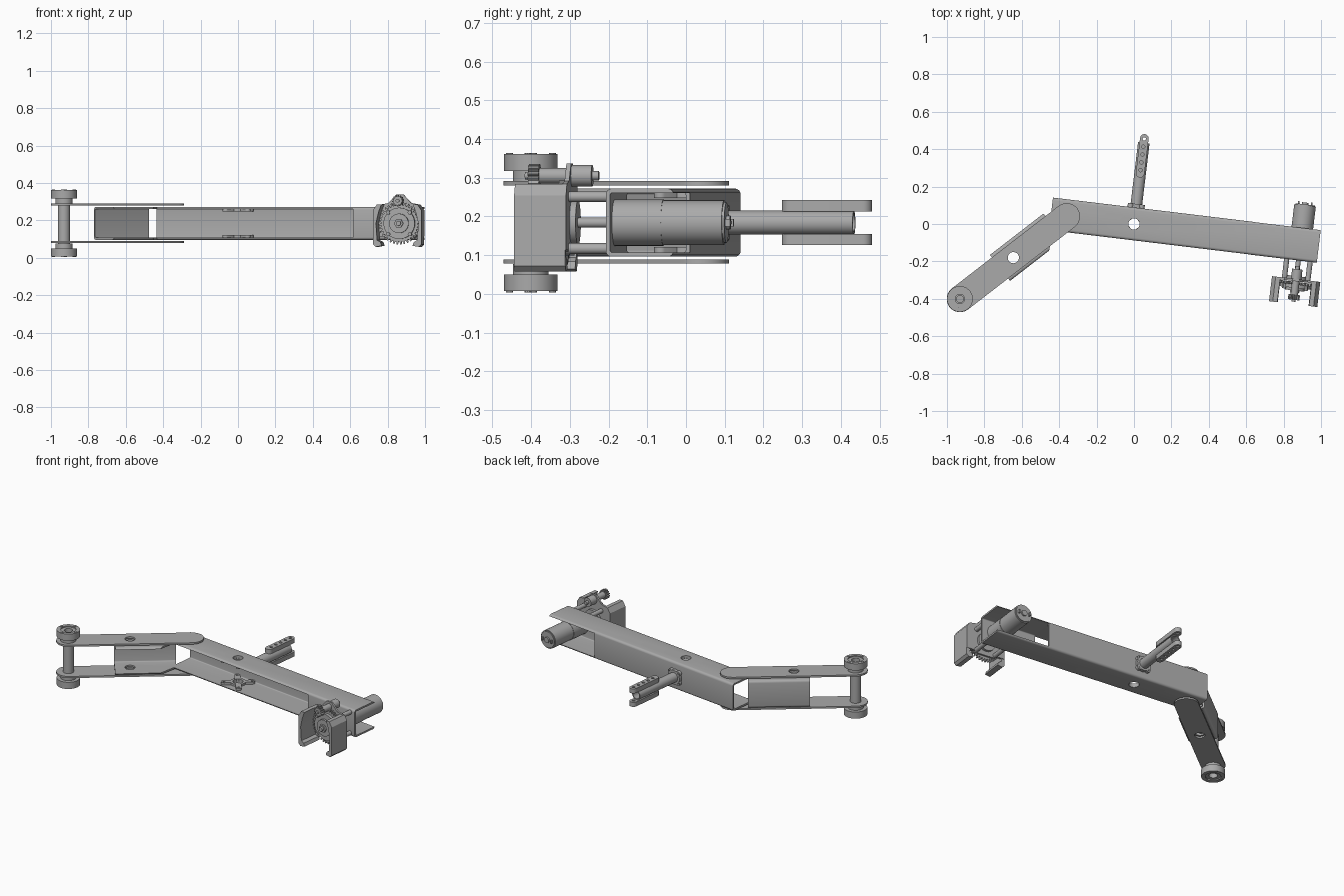
import bpy, bmesh
from math import sin, cos, pi, radians
from mathutils import Matrix, Vector

cube = bpy.data.objects.get("Cube")
if cube:
    bpy.data.objects.remove(cube)

grey = bpy.data.materials.new("grey_metal")
grey.use_nodes = True
colour = (0.4, 0.4, 0.4, 1)
grey.diffuse_color = colour
grey.node_tree.nodes["Principled BSDF"].inputs["Base Color"].default_value = colour
parts = []


# Outline helpers
def circle(r, x=0, y=0, n=32):
    return [(x + r * cos(2 * pi * i / n), y + r * sin(2 * pi * i / n)) for i in range(n)]


def capsule(x0, x1, r, n=12):
    right = [(x1 + r * sin(pi * i / n), -r * cos(pi * i / n)) for i in range(n + 1)]
    left = [(x0 - r * sin(pi * i / n), r * cos(pi * i / n)) for i in range(n + 1)]
    return right + left


def rounded(hw, r, n=5):
    pts = []
    for k, (sx, sy) in enumerate(((1, 1), (-1, 1), (-1, -1), (1, -1))):
        for i in range(n):
            a = pi / 2 * (k + i / (n - 1))
            pts.append((sx * (hw - r) + r * cos(a), sy * (hw - r) + r * sin(a)))
    return pts


def rect(x0, x1, y0, y1):
    return [(x0, y0), (x1, y0), (x1, y1), (x0, y1)]


def gear(r0, r1, teeth):
    pts = []
    for i in range(teeth):
        for f, r in ((0, r0), (0.2, r1), (0.5, r1), (0.7, r0)):
            a = 2 * pi * (i + f) / teeth
            pts.append((r * cos(a), r * sin(a)))
    return pts


def mirrored(half):
    return half + [(-x, y) for x, y in reversed(half)]


# Extrude an outline, with optional hole outlines, from a to b along the local z
def plate(name, loops, a, b, frame):
    bm = bmesh.new()
    for loop in loops:
        vs = [bm.verts.new((x, y, a)) for x, y in loop]
        if len(loops) == 1:
            bm.faces.new(vs)
        else:
            for i, v in enumerate(vs):
                bm.edges.new((v, vs[i - 1]))
    if len(loops) > 1:
        bmesh.ops.triangle_fill(bm, use_beauty=True, edges=bm.edges[:], normal=(0, 0, 1))
    new = bmesh.ops.extrude_face_region(bm, geom=bm.faces[:])["geom"]
    top = [g for g in new if isinstance(g, bmesh.types.BMVert)]
    bmesh.ops.translate(bm, verts=top, vec=(0, 0, b - a))
    bm.transform(frame)
    bmesh.ops.recalc_face_normals(bm, faces=bm.faces[:])
    mesh = bpy.data.meshes.new(name)
    bm.to_mesh(mesh)
    bm.free()
    mesh.materials.append(grey)
    ob = bpy.data.objects.new(name, mesh)
    bpy.context.scene.collection.objects.link(ob)
    parts.append(ob)
    return ob


def rod(name, r, a, b, frame, x=0, y=0, n=32):
    return plate(name, [circle(r, x, y, n)], a, b, frame)


def cut(ob, cutters):
    for c in cutters:
        c.hide_render = True
        mod = ob.modifiers.new("cut", "BOOLEAN")
        mod.operation, mod.solver, mod.object = "DIFFERENCE", "EXACT", c
    deps = bpy.context.evaluated_depsgraph_get()
    mesh = bpy.data.meshes.new_from_object(ob.evaluated_get(deps))
    ob.modifiers.clear()
    ob.data = mesh
    for c in cutters:
        parts.remove(c)
        bpy.data.objects.remove(c)


def move(x, y, z=0):
    return Matrix.Translation((x, y, z))


# Frames: beam, lower arm, their lengthwise versions, and outward faces
MID, HALF, WALL = 0.184, 0.088, 0.011
beam = Matrix.Rotation(radians(-6.9), 4, "Z")
arm = move(-0.645, -0.18) @ Matrix.Rotation(radians(37.7), 4, "Z")
along = Matrix(((0, 0, 1, 0), (1, 0, 0, 0), (0, 1, 0, MID), (0, 0, 0, 1)))
facing = Matrix.Rotation(pi / 2, 4, "X")
drive = beam @ move(0.896, 0, MID) @ facing
Z0, Z1 = MID - HALF + WALL, MID + HALF - WALL


def square_tube(name, frame, u0, u1):
    return plate(name, [rounded(HALF, 0.015), rounded(HALF - WALL, 0.006)], u0, u1, frame @ along)


# Main beam: open at the front, then open at the back beside the motor
main = square_tube("main_beam", beam, -0.447, 0.995)
cut(main, [plate("front_cutter", [rect(-0.5, 0.63, -0.12, -0.07)], Z0, Z1, beam),
           plate("back_cutter", [rect(0.64, 1.1, 0.07, 0.12)], Z0, Z1, beam),
           rod("hole_cutter", 0.03, 0, 0.4, beam)])

# Lower arm: bracket channel with cut corner, and two long plates
channel = square_tube("arm_channel", arm, -0.09, 0.272)
cut(channel, [plate("arm_front_cutter", [rect(-0.2, 0.4, -0.12, -0.07)], Z0, Z1, arm),
              plate("corner_cutter", [[(0.16, -0.1), (0.4, -0.1), (0.4, 0.05), (0.29, 0.015)]], 0, 0.4, arm),
              rod("arm_hole_cutter", 0.03, 0, 0.4, arm)])
for side, z in (("upper", 0.28), ("lower", 0.078)):
    plate(side + "_arm_plate", [capsule(-0.361, 0.361, 0.071), circle(0.03)], z, z + 0.011, arm)

# Axle with a clamping collar at each end
foot = arm @ move(-0.361, 0, MID)
plate("axle_tube", [circle(0.032), circle(0.018)], -0.135, 0.135, foot)
for side, s in (("upper", 1), ("lower", -1)):
    plate(side + "_collar", [circle(0.069), circle(0.045)], s * 0.134, s * 0.177, foot)
    plate(side + "_collar_core", [circle(0.046), circle(0.025)], s * 0.107, s * 0.17, foot)
    for k in range(4):
        spin = foot @ Matrix.Rotation(pi / 4 + k * pi / 2, 4, "Z")
        rod(side + "_collar_bolt", 0.009, s * 0.17, s * 0.18, spin, 0.056, 0, 10)


# Cross-shaped hubs
def cross_hub(name, frame, reach, r, a, b):
    for k in range(4):
        spin = frame @ Matrix.Rotation(pi / 4 + k * pi / 2, 4, "Z")
        plate(name + "_arm", [capsule(0.045 if reach > 0.05 else 0.025, reach, r), circle(0.007, reach, 0, 10)],
              a, b, spin)
    plate(name + "_ring", [circle(0.045), circle(0.03)], a, b, frame)


cross_hub("upper_hub", beam, 0.083, 0.017, Z1 - 0.014, Z1)
cross_hub("lower_hub", beam, 0.083, 0.017, Z0, Z0 + 0.014)

# Rear tube with two drilled bars
rear = beam @ move(0, 0, MID) @ facing
cross_hub("rear_hub", rear, 0.042, 0.016, -0.108, -0.086)
plate("rear_tube", [circle(0.031), circle(0.024)], -0.437, -0.08, rear)
upright = beam @ Matrix.Rotation(pi / 2, 4, "Z")
for side, z in (("upper", 0.213), ("lower", 0.126)):
    holes = [circle(0.009, 0.29 + 0.042 * i, 0, 12) for i in range(5)]
    plate(side + "_rear_bar", [capsule(0.273, 0.461, 0.023)] + holes, z, z + 0.029, upright)

# Drive motor and shaft
rod("gearbox", 0.06, -0.05, 0.08, drive)
rod("motor_can", 0.058, -0.208, -0.05, drive)
rod("motor_end_cap", 0.052, -0.214, -0.2, drive)
rod("motor_boss", 0.018, -0.224, -0.2, drive)
rod("drive_shaft", 0.013, 0.08, 0.275, drive)
for s in (-1, 1):
    plate("motor_terminal", [rect(s * 0.035 - 0.004, s * 0.035 + 0.004, -0.01, 0.01)], -0.228, -0.21, drive)
    for t in (-1, 1):
        rod("standoff", 0.014, 0.085, 0.2, drive, s * 0.063, t * 0.067, 16)
        rod("housing_bolt", 0.011, 0.21, 0.245, drive, s * 0.058, t * 0.058, 6)

# Gripper bracket: back plate, gear train and side wings
plate("bracket_plate", [mirrored([(0.05, -0.085), (0.085, -0.07), (0.13, -0.07), (0.13, 0.07), (0.11, 0.1),
                                  (0.062, 0.108), (0.02, 0.153)])], 0.188, 0.2, drive)
wing = [(0.085, 0.1), (0.11, 0.1), (0.13, 0.07), (0.13, -0.112), (0.116, -0.126), (0.083, -0.12),
        (0.09, -0.1), (0.108, -0.09), (0.114, 0), (0.1, 0.06)]
for side, s in (("left", 1), ("right", -1)):
    plate(side + "_wing", [[(s * x, y) for x, y in wing]], 0.19, 0.323, drive)
plate("large_gear", [gear(0.098, 0.113, 36), circle(0.03)], 0.203, 0.218, drive)
plate("gear_housing", [circle(0.084), circle(0.05)], 0.21, 0.236, drive)
plate("gear_hub", [circle(0.052), circle(0.02)], 0.205, 0.25, drive)
rod("shaft_nut", 0.025, 0.24, 0.262, drive, 0, 0, 6)
rod("bearing", 0.058, 0.172, 0.19, drive)

# Small motor and pinion above
small = drive @ move(0, 0.121)
rod("small_motor", 0.028, 0.135, 0.19, small)
rod("small_motor_boss", 0.012, 0.118, 0.14, small, 0, 0, 16)
rod("small_shaft", 0.01, 0.19, 0.31, small, 0, 0, 16)
rod("pinion_collar", 0.02, 0.2, 0.272, small)
plate("pinion", [gear(0.023, 0.031, 14)], 0.272, 0.3, small)

# Smooth shading on curved walls, sharp edges kept
bpy.ops.object.select_all(action="DESELECT")
for ob in parts:
    ob.select_set(True)
bpy.context.view_layer.objects.active = parts[0]
bpy.ops.object.shade_smooth_by_angle(angle=radians(30))
